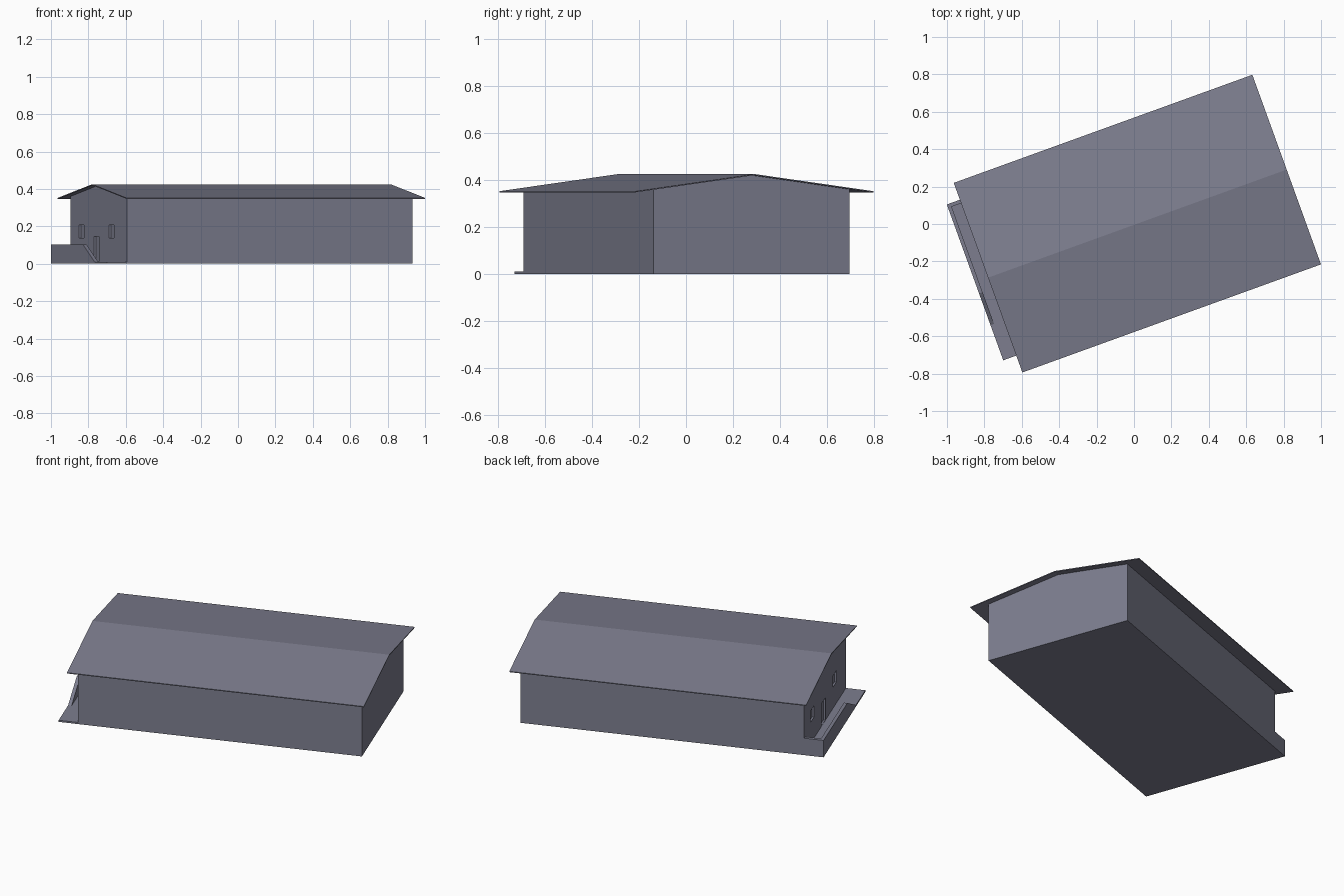
import bpy, bmesh, math
from mathutils import Matrix

if "Cube" in bpy.data.objects:
    bpy.data.objects.remove(bpy.data.objects["Cube"])

# The whole building is turned about z; parts are drawn in its own axes
PLACE = Matrix.Translation((0.018, 0.002, 0)) @ Matrix.Rotation(math.radians(19.9), 4, 'Z')

# Dark blue-grey used on every part
slate = bpy.data.materials.new("slate_grey")
slate.diffuse_color = (0.205, 0.208, 0.275, 1)
slate.use_nodes = True
slate.node_tree.nodes["Principled BSDF"].inputs["Base Color"].default_value = slate.diffuse_color


def prism(name, profile, u0, u1):
    """Extrude a (v, z) profile along the building's long axis."""
    bm = bmesh.new()
    face = bm.faces.new([bm.verts.new((u0, v, z)) for v, z in profile])
    ext = bmesh.ops.extrude_face_region(bm, geom=[face])
    new = [g for g in ext['geom'] if isinstance(g, bmesh.types.BMVert)]
    bmesh.ops.translate(bm, verts=new, vec=(u1 - u0, 0, 0))
    bmesh.ops.recalc_face_normals(bm, faces=bm.faces)
    mesh = bpy.data.meshes.new(name)
    bm.to_mesh(mesh)
    bm.free()
    mesh.materials.append(slate)
    ob = bpy.data.objects.new(name, mesh)
    ob.matrix_world = PLACE
    bpy.context.collection.objects.link(ob)
    return ob


def rect(v0, v1, z0, z1):
    return [(v0, z0), (v1, z0), (v1, z1), (v0, z1)]


L, W = 0.812, 0.443           # wall half length and half width
RL, RW = 0.849, 0.539         # roof half length and half width
EAVE, RIDGE, T = 0.347, 0.420, 0.005
OUT = -0.923                  # outer face of the porch
wall_top = RIDGE - (RIDGE - EAVE) * W / RW

# Walls with gable ends
walls = prism("walls", [(-W, 0), (W, 0), (W, wall_top), (0, RIDGE), (-W, wall_top)], -L, L)

# Thin gabled roof
prism("roof", [(-RW, EAVE), (0, RIDGE), (RW, EAVE),
               (RW, EAVE + T), (0, RIDGE + T), (-RW, EAVE + T)], -RL, RL)

# Porch slab, parapet with sloping end, and back end wall
prism("porch_slab", rect(-W, W, 0, 0.01), OUT, -L)
prism("porch_parapet", [(-W + 0.20, 0.01), (W, 0.01), (W, 0.103), (-W + 0.38, 0.103)],
      OUT, OUT + 0.02)
prism("porch_end_wall", rect(W - 0.02, W, 0.01, 0.103), OUT + 0.02, -L)

# Recessed door and windows
for name, v, z0, z1 in (("door", 0.034, 0.012, 0.147),
                        ("window_back", 0.27, 0.138, 0.208),
                        ("window_front", -0.203, 0.138, 0.208)):
    cutter = prism(name + "_cutter", rect(v - 0.038, v + 0.038, z0, z1), -L - 0.02, -L + 0.011)
    cutter.hide_render = True
    mod = walls.modifiers.new(name, 'BOOLEAN')
    mod.operation = 'DIFFERENCE'
    mod.solver = 'EXACT'
    mod.object = cutter
    bpy.context.view_layer.objects.active = walls
    bpy.ops.object.modifier_apply(modifier=name)
    bpy.data.objects.remove(cutter)
